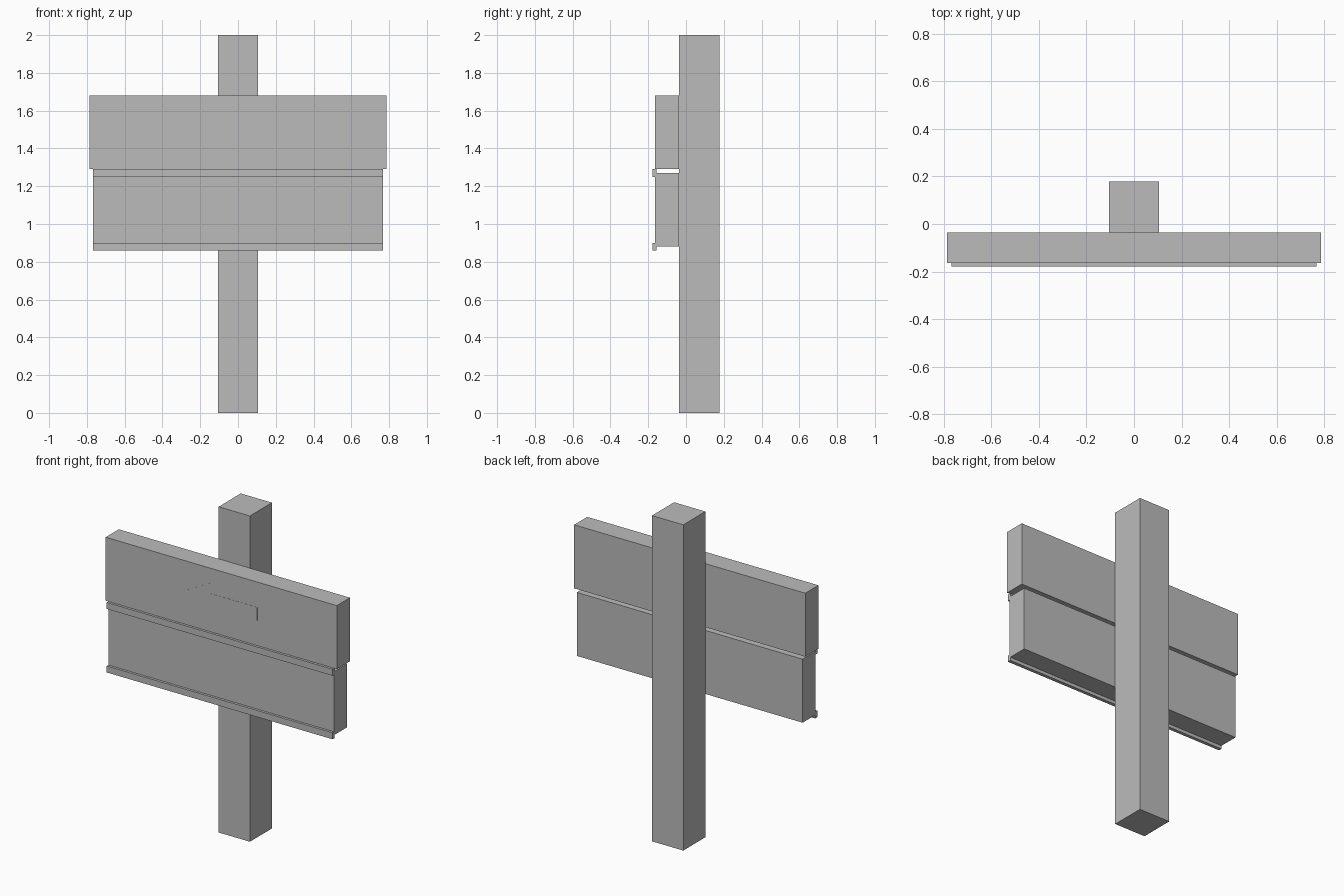
import bpy
import bmesh

if "Cube" in bpy.data.objects:
    bpy.data.objects.remove(bpy.data.objects["Cube"])

grey = bpy.data.materials.new("grey")
grey.diffuse_color = (0.5, 0.5, 0.5, 1)
grey.use_nodes = True
grey.node_tree.nodes["Principled BSDF"].inputs["Base Color"].default_value = grey.diffuse_color


def finish(name, bm):
    bmesh.ops.recalc_face_normals(bm, faces=bm.faces)
    mesh = bpy.data.meshes.new(name)
    bm.to_mesh(mesh)
    bm.free()
    mesh.materials.append(grey)
    obj = bpy.data.objects.new(name, mesh)
    bpy.context.collection.objects.link(obj)
    return obj


def box(name, half_width, y0, y1, z0, z1):
    bm = bmesh.new()
    bmesh.ops.create_cube(bm, size=1)
    for v in bm.verts:
        v.co.x *= 2 * half_width
        v.co.y = y0 if v.co.y < 0 else y1
        v.co.z = z0 if v.co.z < 0 else z1
    return finish(name, bm)


# Square post
box("post", 0.106, -0.036, 0.178, 0, 2)

# Two boards fixed to the front of the post
FRONT = -0.163
box("upper_board", 0.785, FRONT, -0.036, 1.29, 1.68)
box("lower_board", 0.767, FRONT, -0.036, 0.88, 1.27)

# Thin trim strips along the edges of the lower board
for name, z in (("upper_trim", 1.25), ("lower_trim", 0.86)):
    box(name, 0.767, -0.178, -0.157, z, z + 0.04)

# Arrow plate, nearly flush with the upper board
outline = [(-0.265, 1.485), (-0.073, 1.59), (-0.073, 1.525), (0.245, 1.525),
           (0.245, 1.445), (-0.073, 1.445), (-0.073, 1.38)]
bm = bmesh.new()
face = bm.faces.new([bm.verts.new((x, FRONT + 0.001, z)) for x, z in outline])
ext = bmesh.ops.extrude_face_region(bm, geom=[face])
bmesh.ops.translate(bm, vec=(0, -0.002, 0),
                    verts=[g for g in ext["geom"] if isinstance(g, bmesh.types.BMVert)])
finish("arrow", bm)
